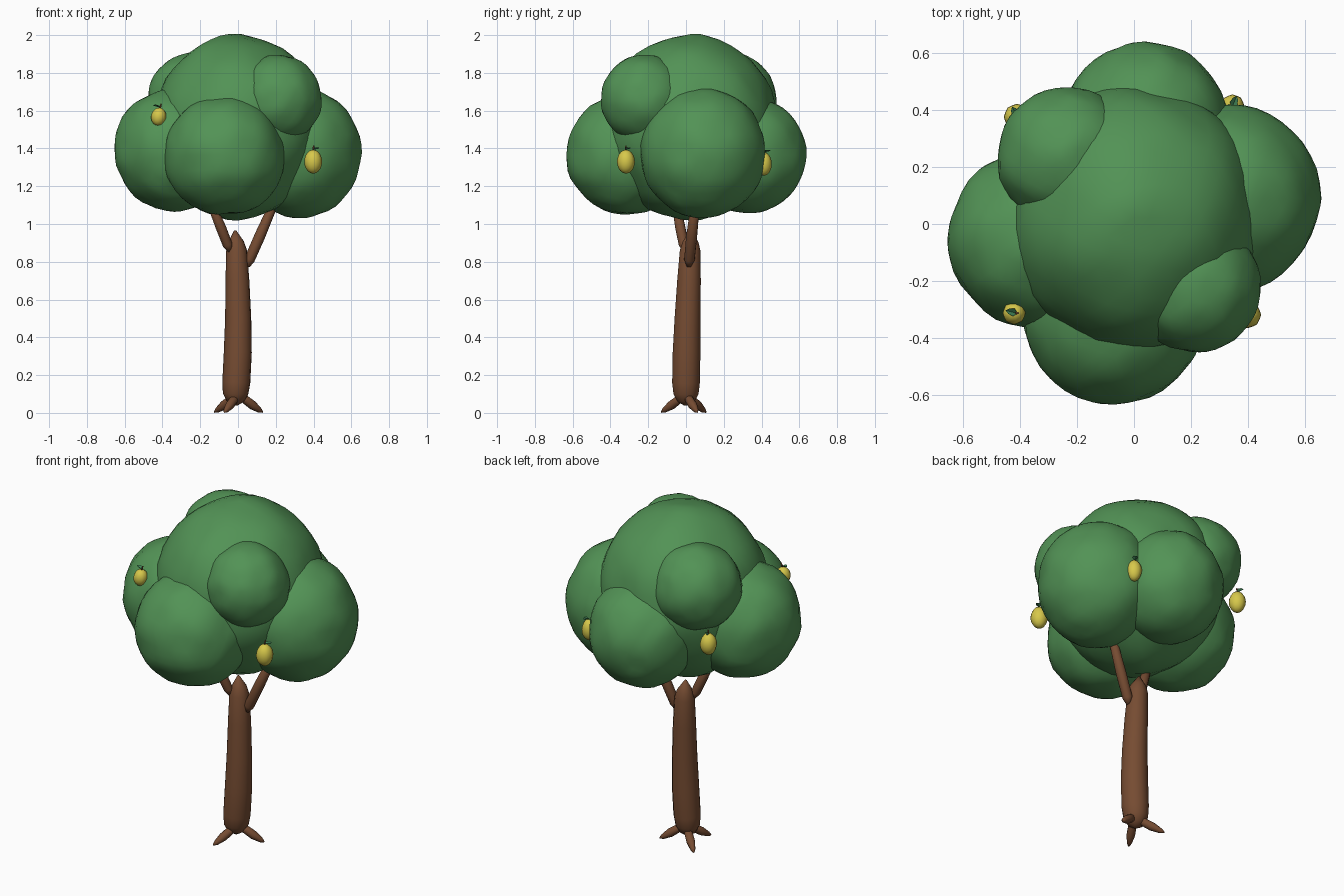
import bpy, bmesh, math
from mathutils import Vector, Matrix, noise

if "Cube" in bpy.data.objects:
    bpy.data.objects.remove(bpy.data.objects["Cube"])


def material(name, rgb):
    m = bpy.data.materials.new(name)
    m.diffuse_color = (*rgb, 1)
    m.use_nodes = True
    m.node_tree.nodes["Principled BSDF"].inputs["Base Color"].default_value = m.diffuse_color
    return m


FOLIAGE = material("foliage_green", (0.085, 0.29, 0.092))
BARK = material("bark_brown", (0.18, 0.072, 0.032))
YELLOW = material("fruit_yellow", (0.68, 0.58, 0.07))
LEAF = material("leaf_green", (0.05, 0.22, 0.09))


def finish(bm, name, mat, smooth=True):
    bmesh.ops.recalc_face_normals(bm, faces=bm.faces)
    me = bpy.data.meshes.new(name)
    bm.to_mesh(me)
    bm.free()
    me.materials.append(mat)
    for p in me.polygons:
        p.use_smooth = smooth
    ob = bpy.data.objects.new(name, me)
    bpy.context.collection.objects.link(ob)
    return ob


def tube(name, path, mat, sides=12, flute=0.0):
    """Closed round tube through (x, y, z, radius) points."""
    bm = bmesh.new()
    rings = []
    for i, p in enumerate(path):
        a, b = path[max(i - 1, 0)], path[min(i + 1, len(path) - 1)]
        d = (Vector(b[:3]) - Vector(a[:3])).normalized()
        u = d.cross(Vector((0, 1, 0))).normalized()
        v = d.cross(u)
        ring = []
        for k in range(sides):
            t = 2 * math.pi * k / sides
            r = p[3] * (1 + flute * (-1) ** k)
            ring.append(bm.verts.new(Vector(p[:3]) + r * (math.cos(t) * u + math.sin(t) * v)))
        rings.append(ring)
    for lo, hi in zip(rings, rings[1:]):
        for k in range(sides):
            n = (k + 1) % sides
            bm.faces.new((lo[k], lo[n], hi[n], hi[k]))
    bm.faces.new(rings[0])
    bm.faces.new(rings[-1])
    return finish(bm, name, mat)


def foliage(name, centre, radii):
    """Ball with a gently lumpy surface."""
    bm = bmesh.new()
    bmesh.ops.create_icosphere(bm, subdivisions=4, radius=1)
    c = Vector(centre)
    for v in bm.verts:
        lump = 0.035 * noise.noise(v.co * 2.2 + c * 9) + 0.012 * noise.noise(v.co * 5 + c * 4)
        co = v.co * (1 + lump)
        v.co = c + Vector(co[i] * radii[i] for i in range(3))
    finish(bm, name, FOLIAGE)


def fruit(index, centre, r, h, leaf_angle, tilt=0.0):
    """Ribbed oval fruit with a stem and one leaf."""
    place = Matrix.Translation(centre) @ Matrix.Rotation(tilt, 4, 'Y')
    path = []
    for i in range(11):
        t = math.pi * (0.03 + 0.94 * i / 10)
        path.append((0, 0, -h * math.cos(t), r * math.sin(t)))
    parts = [tube(f"fruit_{index}", path, YELLOW, 16, 0.025)]
    parts.append(tube(f"fruit_stem_{index}",
                      [(0, 0, h * 0.9, 0.005), (0.003, 0, h + 0.022, 0.004)], BARK, 6))
    # pointed leaf folded along its middle
    bm = bmesh.new()
    outline = [(0, 0, 0), (0.016, 0.014, 0.012), (0.034, 0.010, 0.014),
               (0.046, 0, 0.008), (0.034, -0.010, 0.014), (0.016, -0.014, 0.012)]
    vs = [bm.verts.new(p) for p in outline]
    for a, b, c, d in ((0, 1, 2, 3), (0, 3, 4, 5)):
        bm.faces.new((vs[a], vs[b], vs[c], vs[d]))
    bmesh.ops.solidify(bm, geom=bm.faces[:], thickness=0.003)
    bm.transform(Matrix.Translation((0, 0, h * 0.98)) @ Matrix.Rotation(leaf_angle, 4, 'Z')
                 @ Matrix.Translation((-0.006, 0, 0)))
    parts.append(finish(bm, f"fruit_leaf_{index}", LEAF, False))
    for ob in parts:
        ob.data.transform(place)


# Trunk with a rounded foot and a pointed top
tube("trunk", [(-0.012, 0, 0.04, 0.012), (-0.012, 0, 0.06, 0.045), (-0.012, 0, 0.10, 0.067),
               (-0.008, 0, 0.16, 0.074), (0, 0.003, 0.32, 0.074), (0.002, 0.008, 0.5, 0.069),
               (-0.002, 0.016, 0.7, 0.063), (-0.007, 0.022, 0.86, 0.055),
               (-0.01, 0.024, 0.905, 0.042), (-0.015, 0.025, 0.965, 0.006)], BARK, 14, 0.015)

# Roots
for i, (x, y) in enumerate([(0.13, 0.06), (-0.125, 0.105), (-0.072, -0.13)]):
    tube(f"root_{i + 1}", [(0, 0, 0.085, 0.012), (x * 0.3, y * 0.3, 0.07, 0.023),
                           (x * 0.6, y * 0.6, 0.04, 0.024), (x * 0.88, y * 0.88, 0.014, 0.014),
                           (x, y, 0.004, 0.004)], BARK, 10)

# Branches
tube("branch_right", [(0.05, 0.015, 0.775, 0.012), (0.06, 0.018, 0.81, 0.028),
                      (0.115, 0.03, 0.935, 0.029), (0.23, 0.06, 1.2, 0.02)], BARK)
tube("branch_left", [(-0.04, -0.005, 0.855, 0.012), (-0.055, -0.012, 0.89, 0.026),
                     (-0.09, -0.03, 0.98, 0.027), (-0.18, -0.07, 1.2, 0.018)], BARK)

# Foliage clumps
clumps = {
    "crown": ((0, 0.022, 1.51), (0.445, 0.465, 0.49)),
    "front": ((-0.07, -0.315, 1.365), (0.32, 0.318, 0.318)),
    "right": ((0.33, 0.09, 1.378), (0.322, 0.33, 0.345)),
    "left": ((-0.338, -0.05, 1.392), (0.316, 0.315, 0.325)),
    "back": ((0.04, 0.325, 1.365), (0.30, 0.312, 0.308)),
    "upper_right": ((0.215, -0.22, 1.66), (0.228, 0.23, 0.235)),
    "upper_left": ((-0.235, 0.235, 1.665), (0.245, 0.243, 0.24)),
}
for key, (centre, radii) in clumps.items():
    foliage("foliage_" + key, centre, radii)

# Fruit
fruit(1, (0.398, -0.318, 1.33), 0.046, 0.063, 0.6)
fruit(2, (-0.42, -0.312, 1.568), 0.039, 0.048, 2.9, 0.15)
fruit(3, (-0.41, 0.375, 1.42), 0.045, 0.062, 2.0)
fruit(4, (0.345, 0.412, 1.318), 0.041, 0.062, 1.2)
